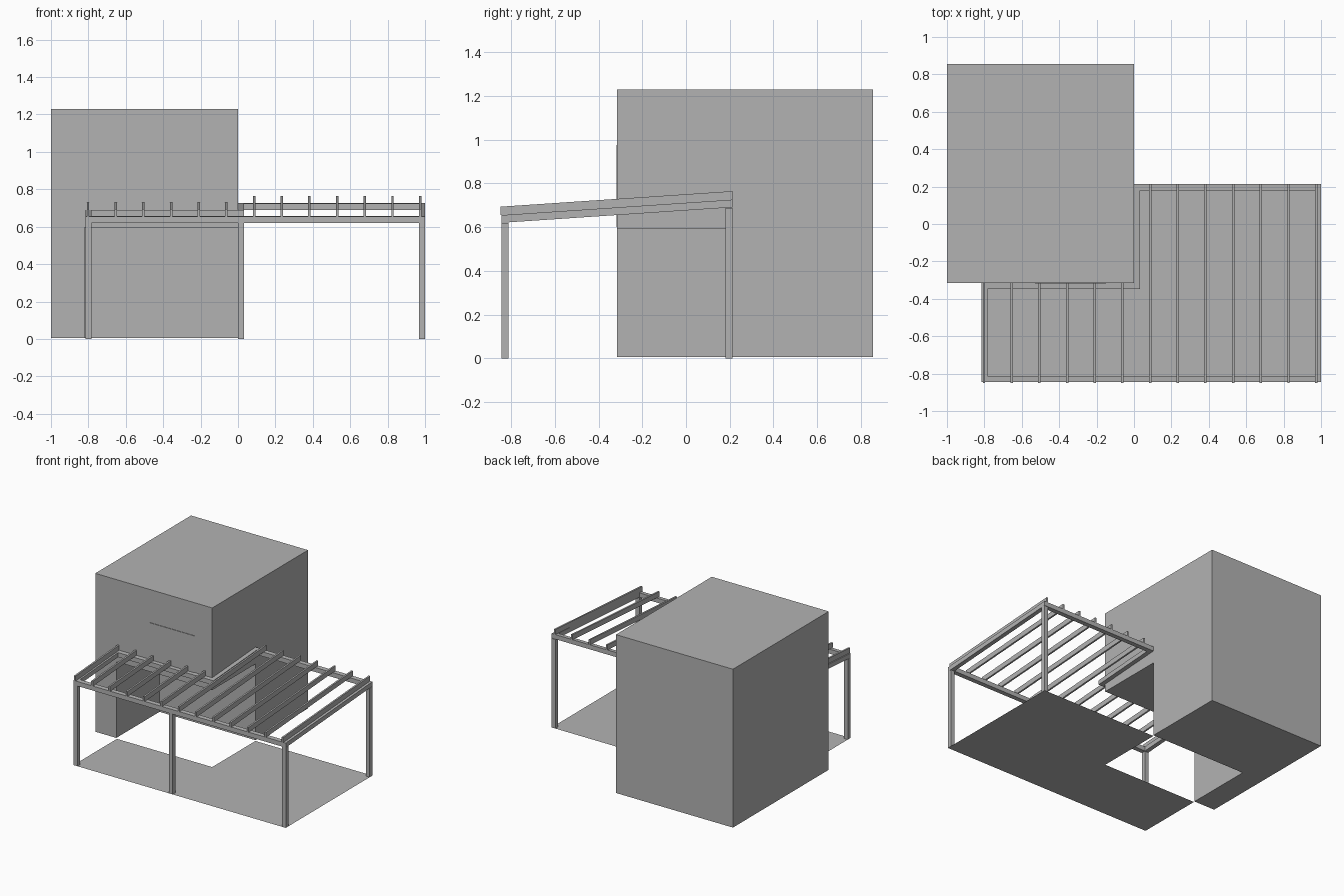
import bpy, bmesh
from mathutils import Vector

if "Cube" in bpy.data.objects:
    bpy.data.objects.remove(bpy.data.objects["Cube"], do_unlink=True)

GREY = (0.45, 0.45, 0.45, 1)
mat = bpy.data.materials.new("plain_grey")
mat.use_nodes = True
mat.diffuse_color = GREY
mat.node_tree.nodes["Principled BSDF"].inputs["Base Color"].default_value = GREY

# Main extents of the pergola and house
LEFT, RIGHT, FRONT, BACK = -0.815, 1.0, -0.845, 0.213
WALL = -0.315
T = 0.033
SLOPE = 0.067


def finish(name, bm):
    bmesh.ops.recalc_face_normals(bm, faces=bm.faces)
    mesh = bpy.data.meshes.new(name)
    bm.to_mesh(mesh)
    bm.free()
    mesh.materials.append(mat)
    obj = bpy.data.objects.new(name, mesh)
    bpy.context.collection.objects.link(obj)
    return obj


def box(name, x0, x1, y0, y1, z0, z1, slope=0.0):
    """Box between two corners; slope shears it upward from the front edge."""
    bm = bmesh.new()
    bmesh.ops.create_cube(bm, size=1)
    for v in bm.verts:
        x, y, z = v.co + Vector((0.5, 0.5, 0.5))
        yy = y0 + y * (y1 - y0)
        v.co = (x0 + x * (x1 - x0), yy, z0 + z * (z1 - z0) + slope * (yy - FRONT))
    return finish(name, bm)


def prism(name, outline, z0, height):
    bm = bmesh.new()
    face = bm.faces.new([bm.verts.new((x, y, z0)) for x, y in outline])
    if height:
        top = bmesh.ops.extrude_face_region(bm, geom=[face])["geom"]
        verts = [g for g in top if isinstance(g, bmesh.types.BMVert)]
        bmesh.ops.translate(bm, vec=(0, 0, height), verts=verts)
    return finish(name, bm)


def z_at(y):
    return 0.62 + SLOPE * (y - FRONT)


# House: solid upper storey over an L-shaped lower storey, joined in one mesh
bm = bmesh.new()
hx, hy, z0, z1, z2 = -0.82, 0.855, 0.006, 0.595, 1.23
ell = [(-1, WALL), (hx, WALL), (hx, BACK), (0, BACK), (0, hy), (-1, hy)]
low = [bm.verts.new((x, y, z0)) for x, y in ell]
mid = [bm.verts.new((x, y, z1)) for x, y in ell]
porch = bm.verts.new((0, WALL, z1))
top = [bm.verts.new((x, y, z2)) for x, y in [(-1, WALL), (0, WALL), (0, hy), (-1, hy)]]
bm.faces.new(low)
for i in range(len(ell)):
    j = (i + 1) % len(ell)
    bm.faces.new((low[i], low[j], mid[j], mid[i]))
bm.faces.new((mid[1], porch, mid[3], mid[2]))
bm.faces.new((mid[0], mid[1], porch, top[1], top[0]))
bm.faces.new((porch, mid[3], mid[4], top[2], top[1]))
bm.faces.new((mid[4], mid[5], top[3], top[2]))
bm.faces.new((mid[5], mid[0], top[0], top[3]))
bm.faces.new(top)
finish("house", bm)

# Thin panel on the front wall
box("wall_panel", -0.53, -0.15, WALL - 0.004, WALL, 0.6, 0.975)

# Paved ground, wrapping the house corner
prism("patio", [(LEFT, FRONT), (RIGHT, FRONT), (RIGHT, BACK), (0, BACK),
                (0, WALL), (LEFT, WALL)], 0, 0)

# Posts
for name, x, y in (("front_right_post", LEFT, FRONT), ("front_middle_post", 0, FRONT),
                   ("front_left_post", RIGHT - T, FRONT),
                   ("back_left_post", RIGHT - T, BACK - T)):
    box(name, x, x + T, y, y + T, 0, z_at(y))

# Cross beams, stepping up with the roof
for name, x0, x1, y in (("front_beam", LEFT, RIGHT, FRONT),
                        ("wall_beam", LEFT, T, WALL - T),
                        ("back_beam", 0, RIGHT, BACK - T)):
    box(name, x0, x1, y, y + T, 0.62, 0.655, SLOPE)

# Sloping side beams
for name, x, y0, y1 in (("right_side_beam", LEFT, FRONT + T, WALL - T),
                        ("house_side_beam", 0, WALL, BACK - T),
                        ("left_side_beam", RIGHT - T, FRONT + T, BACK - T)):
    box(name, x, x + T, y0, y1, 0.62, 0.655, SLOPE)

# Rafters: short ones stop at the wall, long ones run past the house corner
for i in range(13):
    x = -0.802 + i * 0.148
    end = WALL if x < 0 else BACK
    box(f"rafter_{i + 1}", x - 0.0065, x + 0.0065, FRONT - 0.004, end, 0.655, 0.694, SLOPE)
